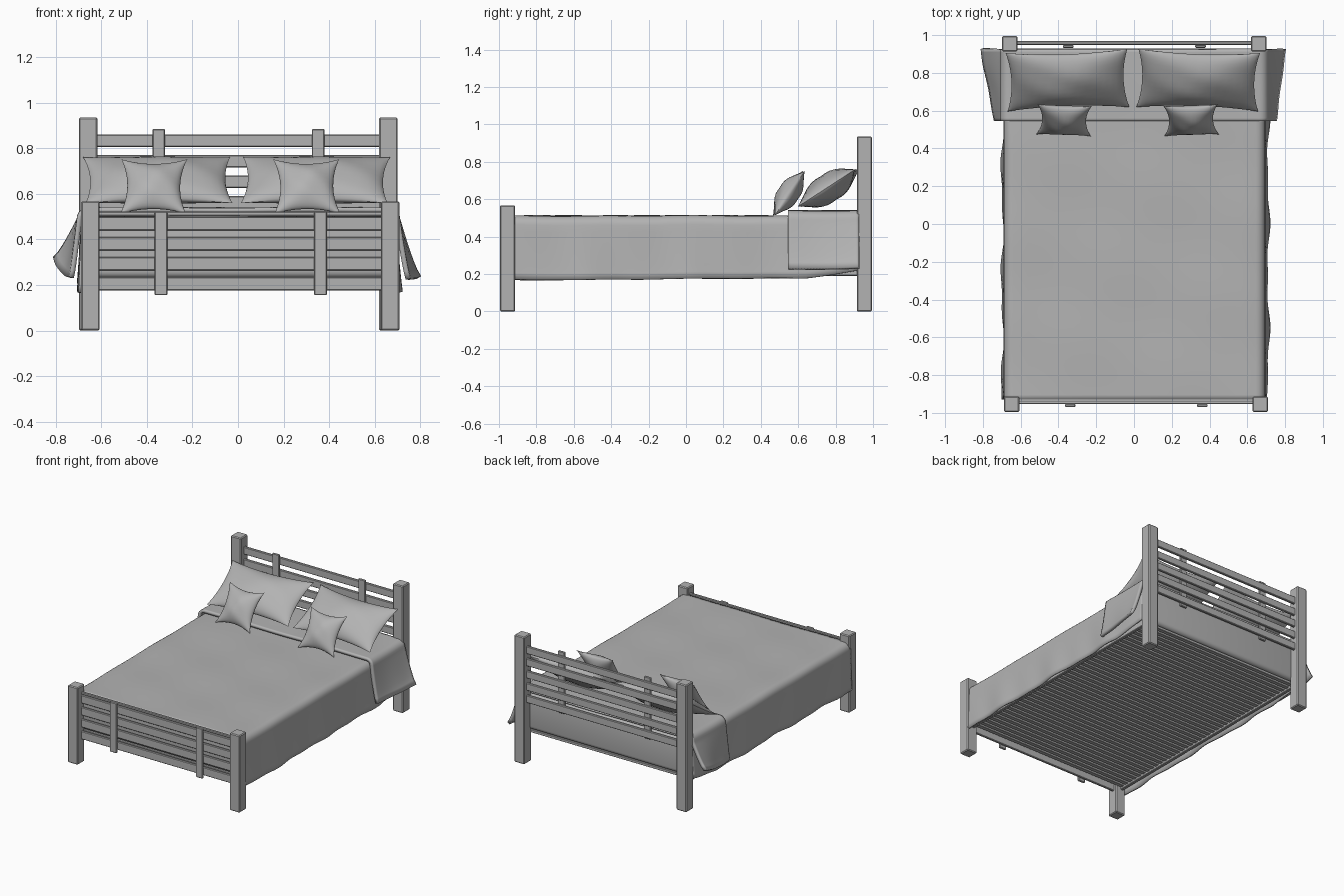
import bpy, bmesh
from math import sin, cos, pi, radians
from mathutils import Matrix, Vector

if "Cube" in bpy.data.objects:
    bpy.data.objects.remove(bpy.data.objects["Cube"])

grey = bpy.data.materials.new("plain_grey")
grey.use_nodes = True
GREY = (0.45, 0.45, 0.45, 1)
grey.diffuse_color = GREY
grey.node_tree.nodes["Principled BSDF"].inputs["Base Color"].default_value = GREY


def finish(name, bm, smooth=True):
    bmesh.ops.recalc_face_normals(bm, faces=bm.faces)
    mesh = bpy.data.meshes.new(name)
    bm.to_mesh(mesh)
    bm.free()
    mesh.materials.append(grey)
    ob = bpy.data.objects.new(name, mesh)
    bpy.context.collection.objects.link(ob)
    if smooth:
        bpy.ops.object.select_all(action="DESELECT")
        ob.select_set(True)
        bpy.context.view_layer.objects.active = ob
        bpy.ops.object.shade_smooth_by_angle(angle=radians(40))
    return ob


def box(name, x, y, z, bevel=0.004, segments=1):
    """Bevelled box from (low, high) ranges."""
    bm = bmesh.new()
    bmesh.ops.create_cube(bm, size=1)
    for v in bm.verts:
        v.co = [(lo + hi) / 2 + c * (hi - lo) for c, (lo, hi) in zip(v.co, (x, y, z))]
    bmesh.ops.bevel(bm, geom=bm.edges[:], offset=bevel, segments=segments,
                    profile=0.5, affect="EDGES")
    return finish(name, bm, segments > 1)


def skin(bm, rows):
    """Join rows of points into a quad sheet."""
    grid = [[bm.verts.new(p) for p in row] for row in rows]
    for a, b in zip(grid, grid[1:]):
        for i in range(len(a) - 1):
            bm.faces.new((a[i], a[i + 1], b[i + 1], b[i]))


def half_section(edge, hem, top_x, top_z, r=0.05):
    """Outer side, rounded shoulder and flat top, as (x, z) from hem to middle."""
    shoulder = top_z - r
    pts = [(edge + (top_x - edge) * (k / 8) ** 0.8, hem + (shoulder - hem) * k / 8)
           for k in range(8)]
    pts += [(top_x - r + r * cos(a * pi / 10), shoulder + r * sin(a * pi / 10))
            for a in range(6)]
    return pts + [((top_x - r) * (1 - k / 8), top_z) for k in range(1, 9)]


def drape(name, y0, y1, steps, left, right, wave, thickness):
    """Cloth over the bed; left and right give half_section settings along y."""
    rows = []
    for j in range(steps + 1):
        t = j / steps
        y = y0 + (y1 - y0) * t
        r = half_section(*right(t))
        l = half_section(*left(t))
        row = [(-x, z) for x, z in r] + [(x, z) for x, z in l[-2::-1]]
        pts = []
        for x, z in row:
            low = max(0, 0.46 - z) / 0.3
            ripple = wave * low * (sin(11 * y + 2 * x) + 0.6 * sin(23 * y + 5 * z + x))
            side = 1 if x > 0 else -1
            pts.append(Vector((x + side * ripple, y,
                               z + 0.003 * sin(7 * x + 4 * y) * sin(9 * y - 3 * x))))
        rows.append(pts)
    bm = bmesh.new()
    skin(bm, rows)
    ob = finish(name, bm)
    mod = ob.modifiers.new("cloth_thickness", "SOLIDIFY")
    mod.thickness = thickness
    mod.offset = -1
    return ob


def pillow(name, w, h, depth, centre, tilt, turn=0, pinch=0.14, n=18):
    """Cushion with pinched seam and pointed corners."""
    bm = bmesh.new()
    for face in (1, -1):
        rows = []
        for j in range(n + 1):
            v = -cos(pi * j / n)
            row = []
            for i in range(n + 1):
                u = -cos(pi * i / n)
                puff = ((1 - u * u) * (1 - v * v)) ** 0.6
                crease = 1 + 0.08 * sin(5 * u + 2 * v) * sin(4 * v)
                row.append((w / 2 * u * (1 - pinch * h / w * (1 - v * v)),
                            h / 2 * v * (1 - pinch * (1 - u * u)),
                            face * depth / 2 * puff * crease))
            rows.append(row)
        skin(bm, rows)
    bmesh.ops.remove_doubles(bm, verts=bm.verts, dist=0.0004)
    place = (Matrix.Translation(centre) @ Matrix.Rotation(radians(turn), 4, "Z")
             @ Matrix.Rotation(radians(tilt), 4, "X"))
    bmesh.ops.transform(bm, matrix=place, verts=bm.verts)
    return finish(name, bm)


# Corner posts
for side, head_x, foot_x in (("right", -0.658, -0.648), ("left", 0.66, 0.668)):
    box(f"head_post_{side}", (head_x - 0.041, head_x + 0.041), (0.913, 0.995), (0, 0.935), 0.006)
    box(f"foot_post_{side}", (foot_x - 0.041, foot_x + 0.041), (-0.995, -0.913), (0, 0.567), 0.006)

# Headboard and footboard rails
for i in range(5):
    z = 0.805 - 0.09 * i
    box(f"head_rail_{i + 1}", (-0.625, 0.63), (0.948, 0.968), (z, z + 0.055))
for i in range(4):
    z = 0.175 + 0.088 * i
    box(f"foot_rail_{i + 1}", (-0.615, 0.635), (-0.953, -0.935), (z, z + 0.06))
box("foot_top_rail", (-0.615, 0.635), (-0.953, -0.935), (0.505, 0.522), 0.003)

# Upright straps on both boards
for side, head_x, foot_x in (("right", -0.348, -0.338), ("left", 0.352, 0.362)):
    box(f"head_strap_{side}", (head_x - 0.028, head_x + 0.028), (0.932, 0.948), (0.43, 0.885))
    box(f"foot_strap_{side}", (foot_x - 0.028, foot_x + 0.028), (-0.969, -0.953), (0.155, 0.522))

# Side rails, cross slats and mattress
for side, x in (("right", -0.66), ("left", 0.66)):
    box(f"side_rail_{side}", (x - 0.012, x + 0.012), (-0.92, 0.92), (0.19, 0.25))
for i in range(40):
    y = -0.895 + i * 1.79 / 39
    box(f"bed_slat_{i + 1}", (-0.65, 0.65), (y - 0.015, y + 0.015), (0.205, 0.225), 0.002)
box("mattress", (-0.655, 0.655), (-0.925, 0.928), (0.23, 0.497), 0.03, 4)

# Bed cover, hanging lower towards the foot
drape("bed_cover", -0.93, 0.92, 72,
      lambda t: (0.712, 0.168 + 0.012 * t + 0.04 * max(0, t - 0.85) / 0.15, 0.695, 0.512),
      lambda t: (0.698, 0.168 + 0.012 * t + 0.04 * max(0, t - 0.85) / 0.15, 0.69, 0.512),
      0.007, 0.012)

# Folded-back sheet, flaring out towards the head
drape("folded_sheet", 0.545, 0.925, 24,
      lambda t: (0.75 + 0.06 * t, 0.228 + 0.01 * t, 0.712, 0.54),
      lambda t: (0.745 + 0.065 * t, 0.235 + 0.085 * t * t, 0.708, 0.54),
      0.006, 0.022)

# Pillows and cushions
for side, big_x, small_x, turn in (("right", -0.352, -0.37, 2), ("left", 0.34, 0.302, -2)):
    pillow(f"pillow_{side}", 0.645, 0.37, 0.15, (big_x, 0.762, 0.66), 33, turn)
    pillow(f"cushion_{side}", 0.29, 0.29, 0.115, (small_x, 0.55, 0.632), 56, -turn, 0.2)
